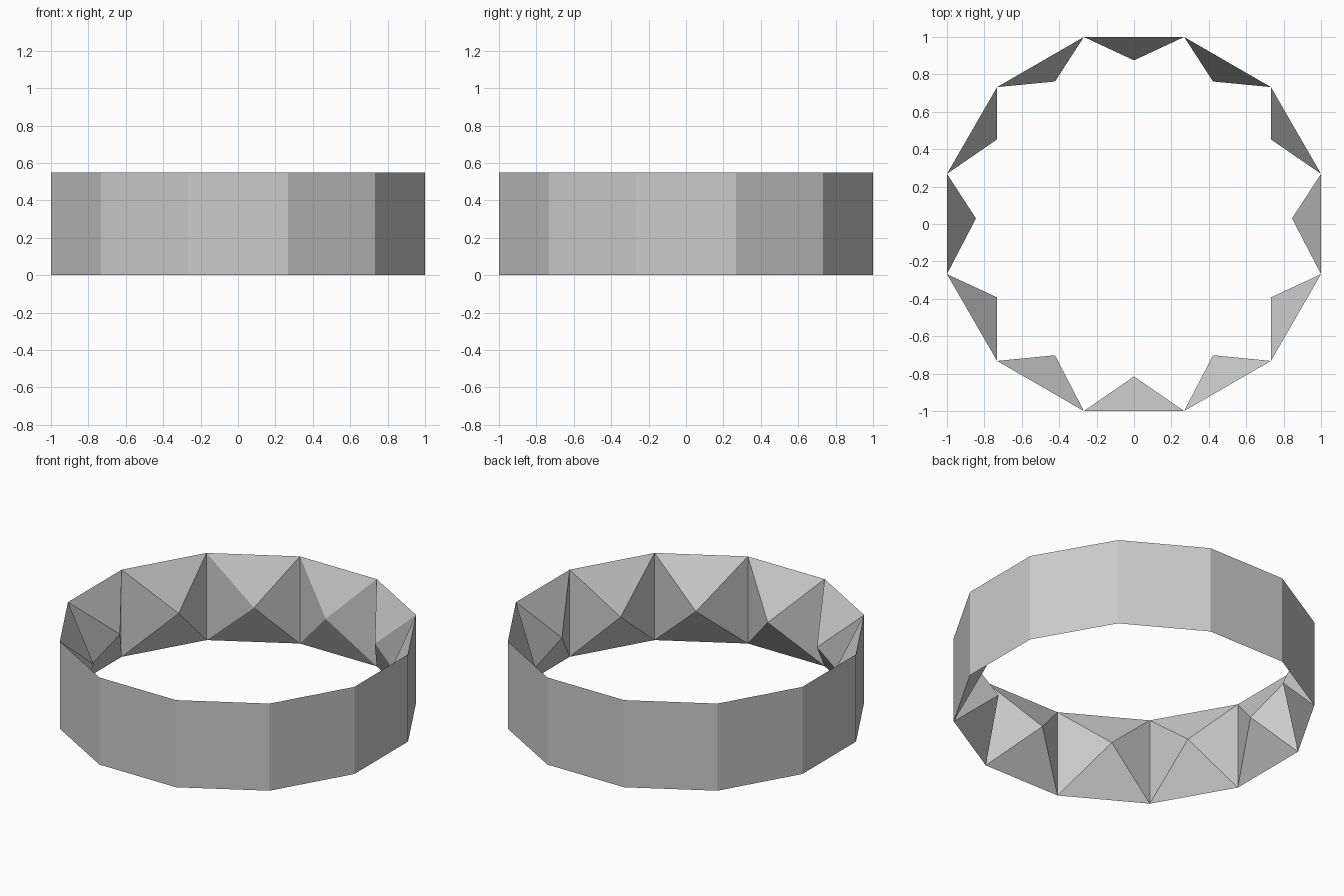
import bpy
from math import cos, sin, pi

if "Cube" in bpy.data.objects:
    bpy.data.objects.remove(bpy.data.objects["Cube"])

SIDES = 12
HEIGHT = 0.55
RADIUS = 1 / cos(pi / SIDES)      # flats touch x, y = +-1
TIP_RADIUS = 0.845                # pyramid tips, ring slightly offset in y
TIP_SHIFT = 0.03


def ring(radius, z, turn, dy=0.0):
    return [(radius * cos(2 * pi * (i + turn) / SIDES),
             radius * sin(2 * pi * (i + turn) / SIDES) + dy, z)
            for i in range(SIDES)]


def make_object(name, verts, faces):
    mesh = bpy.data.meshes.new(name)
    mesh.from_pydata(verts, [], faces)
    mesh.update()
    obj = bpy.data.objects.new(name, mesh)
    bpy.context.collection.objects.link(obj)


low = ring(RADIUS, 0, -0.5)
high = ring(RADIUS, HEIGHT, -0.5)
tips = ring(TIP_RADIUS, HEIGHT / 2, 0, TIP_SHIFT)

# Outer twelve-sided wall, and a four-sided pyramid pointing inward per side
wall, studs = [], []
for i in range(SIDES):
    j = (i + 1) % SIDES
    quad = [i, j, j + SIDES, i + SIDES]
    wall.append(quad)
    tip = 2 * SIDES + i
    for k in range(4):
        studs.append((quad[(k + 1) % 4], quad[k], tip))

make_object("outer_wall", low + high, wall)
make_object("inner_pyramids", low + high + tips, studs)
